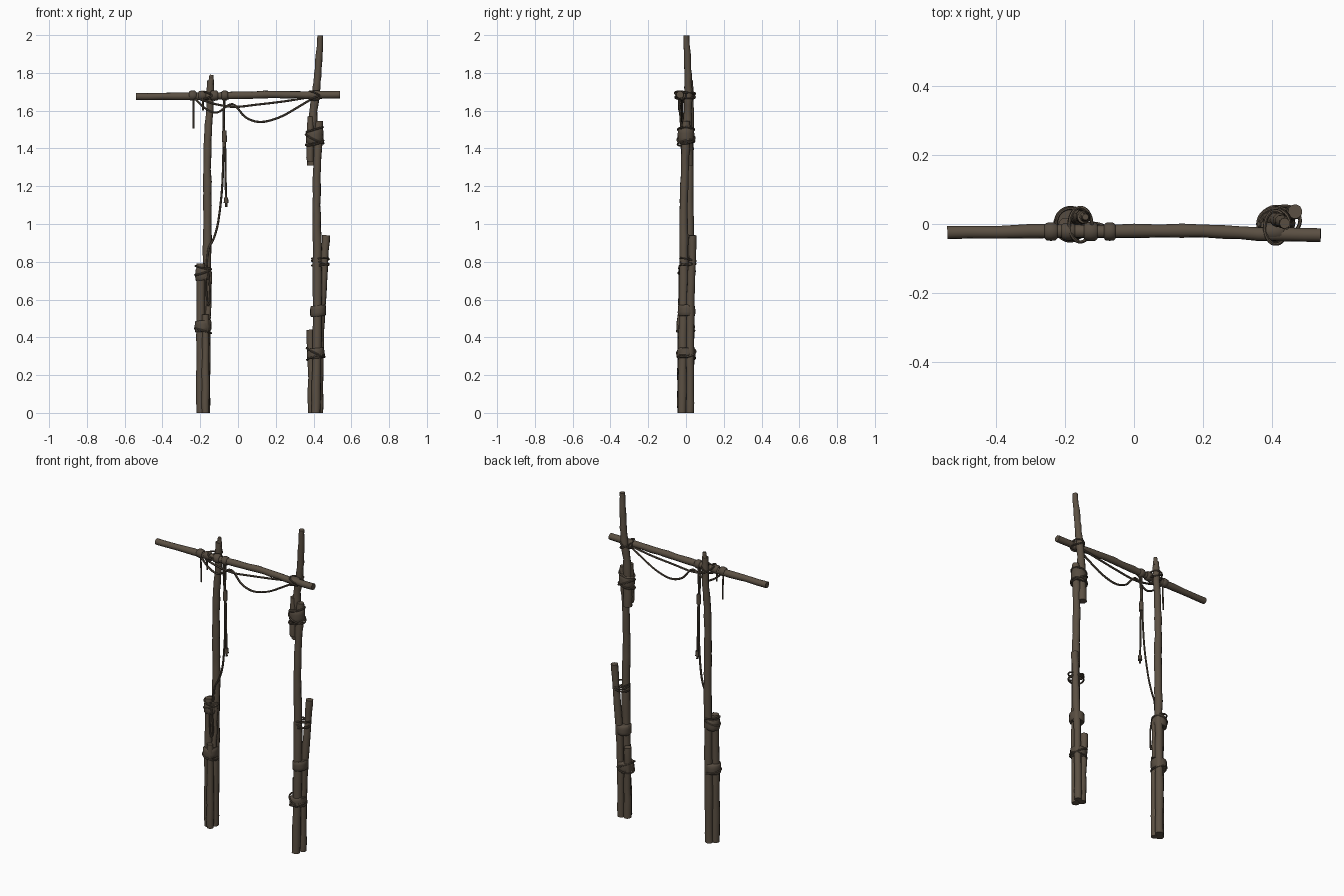
import bpy, bmesh, math, random
from mathutils import Vector

if "Cube" in bpy.data.objects:
    bpy.data.objects.remove(bpy.data.objects["Cube"])

random.seed(4)


def material(name, col):
    m = bpy.data.materials.new(name)
    m.diffuse_color = (*col, 1)
    m.use_nodes = True
    m.node_tree.nodes["Principled BSDF"].inputs["Base Color"].default_value = m.diffuse_color
    return m


WOOD = material("weathered_wood", (0.105, 0.080, 0.056))
ROPE = material("old_rope", (0.092, 0.071, 0.051))


def spline(pts, n, closed=False):
    """Catmull-Rom points through pts, n per span."""
    P = [Vector(p) for p in pts]
    N = len(P)
    out = []
    for i in range(N if closed else N - 1):
        if closed:
            a, b, c, d = (P[(i + k) % N] for k in (-1, 0, 1, 2))
        else:
            a, b, c, d = P[max(i - 1, 0)], P[i], P[i + 1], P[min(i + 2, N - 1)]
        for k in range(n):
            t = k / n
            out.append(0.5 * (2 * b + (c - a) * t + (2 * a - 5 * b + 4 * c - d) * t * t
                              + (3 * b - a - 3 * c + d) * t ** 3))
    if not closed:
        out.append(P[-1])
    return out


def finish(name, rings, mat, closed=False, angle=45):
    """Skin a list of rings into one object."""
    bm = bmesh.new()
    R = [[bm.verts.new(p) for p in r] for r in rings]
    s = len(R[0])
    for i in range(len(R) if closed else len(R) - 1):
        A, B = R[i], R[(i + 1) % len(R)]
        for j in range(s):
            bm.faces.new((A[j], A[(j + 1) % s], B[(j + 1) % s], B[j]))
    if not closed:
        bm.faces.new(R[0][::-1])
        bm.faces.new(R[-1])
    bmesh.ops.recalc_face_normals(bm, faces=bm.faces)
    me = bpy.data.meshes.new(name)
    bm.to_mesh(me)
    bm.free()
    me.materials.append(mat)
    ob = bpy.data.objects.new(name, me)
    bpy.context.collection.objects.link(ob)
    bpy.context.view_layer.objects.active = ob
    ob.select_set(True)
    bpy.ops.object.shade_smooth_by_angle(angle=math.radians(angle))
    ob.select_set(False)


def tube(name, pts, r0, r1, mat, sides=10, n=5, rough=0.0, closed=False):
    path = spline(pts, n, closed)
    L = len(path)
    ref = None
    rings = []
    for i, p in enumerate(path):
        if closed:
            t = path[(i + 1) % L] - path[i - 1]
        else:
            t = path[min(i + 1, L - 1)] - path[max(i - 1, 0)]
        t.normalize()
        if ref is None:
            ref = t.orthogonal()
        u = (ref - t * ref.dot(t)).normalized()
        ref = u
        v = t.cross(u)
        r = (r0 + (r1 - r0) * i / (L - 1)) * (1 + random.uniform(-rough, rough))
        off = Vector((0, 0, 0))
        if rough and 0 < i < L - 1:
            off = (u * random.uniform(-1, 1) + v * random.uniform(-1, 1)) * rough * 0.02
        rings.append([p + off + (u * math.cos(a) + v * math.sin(a)) * r
                      for a in (2 * math.pi * k / sides for k in range(sides))])
    finish(name, rings, mat, closed)


def pole(name, pts, r0, r1, n=4):
    tube(name, pts, r0, r1, WOOD, 10, n, 0.08)


def rope(name, pts, r=0.006):
    tube(name, pts, r, r, ROPE, 6, 5)


def band(name, c, rx, ry, h, rot=0.0):
    """Wide cloth-like binding around a bundle of poles."""
    rings = []
    for f, s in ((-.5, .88), (-.42, .98), (-.15, 1.02), (.15, 1.0), (.42, .98), (.5, .88)):
        ring = []
        for k in range(16):
            a = 2 * math.pi * k / 16
            x, y = rx * s * math.cos(a), ry * s * math.sin(a)
            ring.append(Vector(c) + Vector((x * math.cos(rot) - y * math.sin(rot),
                                            x * math.sin(rot) + y * math.cos(rot), f * h + .1 * x)))
        rings.append(ring)
    finish(name, rings, ROPE)


def coil(name, c, rx, ry, tilt_x=0.0, tilt_y=0.0, r=0.005):
    """Closed rope ring around an upright pole, tilted by slopes."""
    pts = []
    for k in range(10):
        a = 2 * math.pi * k / 10
        x, y = rx * math.cos(a), ry * math.sin(a)
        pts.append((c[0] + x, c[1] + y, c[2] + x * tilt_x + y * tilt_y))
    tube(name, pts, r, r, ROPE, 6, 3, closed=True)


def sleeve(name, x, w, r, z=1.68):
    """Rope collar around the crossbar."""
    rings = [[Vector((x + f * w, -0.022 + r * s * math.cos(2 * math.pi * k / 12),
                      z + r * s * math.sin(2 * math.pi * k / 12))) for k in range(12)]
             for f, s in ((-.5, .75), (-.35, .97), (0, 1.03), (.35, .97), (.5, .75))]
    finish(name, rings, ROPE)


# crossbar
pole("crossbar", [(-.54, -.025, 1.675), (-.3, -.022, 1.676), (0, -.02, 1.68),
                  (.2, -.02, 1.685), (.36, -.028, 1.682), (.54, -.032, 1.685)], .02, .02, 3)

# left upright and its splints
pole("left_post", [(-.172, .018, 0), (-.17, .02, .4), (-.165, .02, .8), (-.162, .018, 1.1),
                   (-.162, .02, 1.4), (-.15, .022, 1.6), (-.146, .02, 1.76)], .025, .019, 5)
pole("left_post_broken_tip", [(-.144, .02, 1.74), (-.142, .02, 1.765), (-.14, .02, 1.79)], .017, .009)
pole("left_long_splint", [(-.196, -.008, 0), (-.196, -.008, .4), (-.197, -.004, .79)], .024, .021)
pole("left_short_splint", [(-.172, -.026, 0), (-.172, -.026, .3), (-.172, -.028, .52)], .021, .018)
pole("left_stub", [(-.158, -.008, .5), (-.152, -.006, .62), (-.152, -.004, .75)], .014, .012)

# right upright, spliced top and splints
pole("right_post", [(.412, -.021, 0), (.42, -.015, .4), (.42, -.012, .8), (.416, -.012, 1.1),
                    (.42, -.004, 1.35), (.43, 0, 1.545)], .025, .021, 5)
pole("right_top_post", [(.392, .012, 1.31), (.393, .008, 1.45), (.4, .01, 1.6), (.415, .012, 1.72),
                        (.428, .008, 1.86), (.436, .002, 1.998)], .026, .0165)
pole("right_top_splint", [(.383, -.008, 1.33), (.381, -.006, 1.45), (.383, -.004, 1.57)], .019, .017)
pole("right_short_splint", [(.394, .011, 0), (.389, .018, .25), (.385, .022, .44)], .023, .02)
pole("right_long_splint", [(.43, .021, 0), (.434, .021, .28), (.439, .022, .5), (.455, .03, .75),
                           (.466, .036, .94)], .021, .02)

# wide bindings
band("left_upper_binding", (-.184, .004, .735), .042, .044, .065)
band("left_lower_binding", (-.185, -.002, .46), .044, .048, .06)
band("right_low_binding", (.411, .001, .315), .046, .048, .055)
band("right_mid_binding", (.424, .003, .54), .042, .046, .058)
band("right_high_binding", (.406, 0, 1.465), .046, .044, .072)

# thin rope turns over the bindings
for i, (c, rx, ry, tx, ty) in enumerate((
        ((-.184, .004, .745), .043, .044, .35, .1), ((-.184, .004, .77), .041, .042, -.2, .1),
        ((-.185, -.002, .435), .044, .047, -.3, 0), ((.411, .001, .32), .048, .05, -.5, .1),
        ((.411, .001, .295), .046, .048, .3, -.1), ((.436, .01, .785), .044, .042, .1, .1),
        ((.436, .01, .81), .045, .042, .1, -.2), ((.436, .01, .80), .044, .041, -.4, .1),
        ((.406, 0, 1.43), .047, .045, .25, .2), ((.406, 0, 1.45), .048, .046, -.5, .1),
        ((.406, 0, 1.50), .044, .043, .3, 0), ((-.155, -.002, 1.68), .033, .05, .45, .2),
        ((-.155, -.002, 1.682), .032, .05, -.5, -.2), ((.41, -.01, 1.68), .032, .048, .45, .2),
        ((.41, -.01, 1.684), .032, .049, -.5, -.2))):
    coil("rope_turn_%d" % i, c, rx, ry, tx, ty)

# collars on the crossbar
for n, x, w, r in (("a", -.24, .038, .026), ("b", -.19, .04, .025), ("c", -.125, .04, .027),
                   ("d", -.07, .034, .026), ("e", .405, .06, .027)):
    sleeve("crossbar_collar_" + n, x, w, r)

# sagging ropes
rope("long_swag", [(-.23, -.035, 1.665), (-.17, -.035, 1.61), (-.11, -.03, 1.59), (-.03, -.025, 1.635),
                   (.04, -.022, 1.565), (.12, -.02, 1.54), (.22, -.02, 1.565), (.32, -.02, 1.62),
                   (.41, -.02, 1.675)])
rope("short_swag", [(-.2, -.035, 1.66), (-.12, -.03, 1.635), (-.02, -.025, 1.62), (.1, -.022, 1.632),
                    (.25, -.015, 1.65), (.4, -.015, 1.675)])

# hanging ropes and tails
rope("tail_left", [(-.237, -.03, 1.68), (-.235, -.026, 1.6), (-.235, -.024, 1.505)], .005)
rope("tail_short", [(-.187, -.04, 1.68), (-.186, -.038, 1.64), (-.186, -.036, 1.6)], .005)
rope("hanging_rope", [(-.072, -.04, 1.68), (-.076, -.028, 1.55), (-.068, -.022, 1.4),
                      (-.066, -.022, 1.25), (-.062, -.022, 1.09)])
rope("draping_rope", [(-.072, -.02, 1.66), (-.076, -.018, 1.5), (-.078, -.015, 1.35), (-.085, -.008, 1.18),
                      (-.105, 0, 1.01), (-.13, 0, .92), (-.155, -.006, .87), (-.165, -.008, .78)])
for n, x, y, z, h, r in (("upper", -.072, -.022, 1.465, .06, .014), ("lower", -.063, -.022, 1.125, .03, .013)):
    tube("rope_knot_" + n, [(x, y, z - h / 2), (x, y, z), (x, y, z + h / 2)], r, r * .8, ROPE, 8, 3)
rope("left_loop", [(-.165, -.034, .78), (-.152, -.036, .7), (-.148, -.034, .6), (-.158, -.038, .57),
                   (-.166, -.036, .62), (-.172, -.034, .72)], .005)
